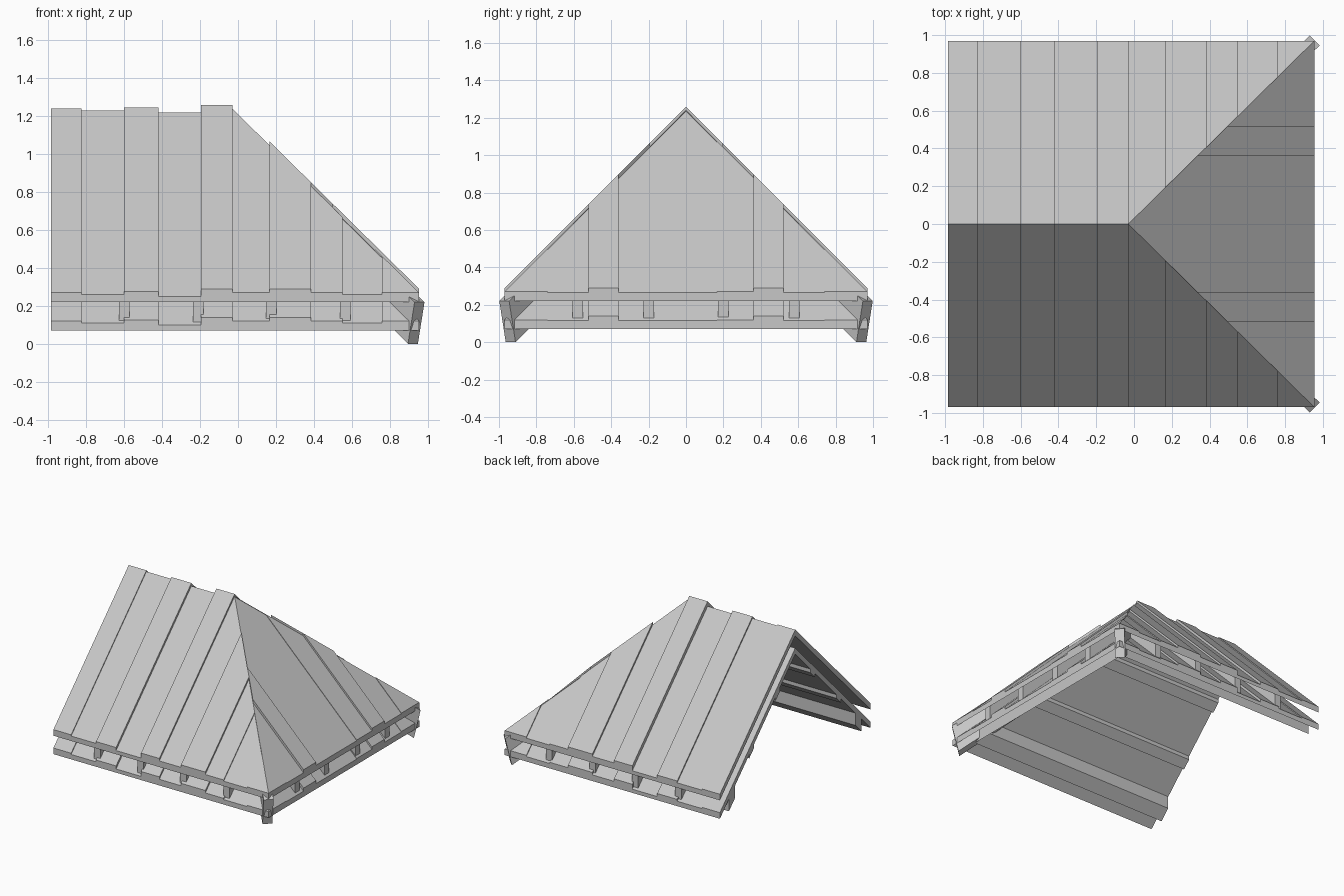
import bpy
from mathutils import Vector

if "Cube" in bpy.data.objects:
    bpy.data.objects.remove(bpy.data.objects["Cube"])

grey = bpy.data.materials.new("plain grey")
grey.use_nodes = True
grey.diffuse_color = (0.57, 0.57, 0.57, 1)
grey.node_tree.nodes["Principled BSDF"].inputs["Base Color"].default_value = (0.57, 0.57, 0.57, 1)

GABLE, APEX, EAVE_X, EAVE_Y = -0.985, -0.03, 0.955, 0.97
DROP = 0.97            # fall from ridge to eave
LAYER_GAP = 0.15       # height between outer and inner boarding


def prism(name, lower, upper):
    """Solid between two matching outlines."""
    n = len(lower)
    faces = [list(range(n))[::-1], list(range(n, 2 * n))]
    faces += [[i, (i + 1) % n, (i + 1) % n + n, i + n] for i in range(n)]
    mesh = bpy.data.meshes.new(name)
    mesh.from_pydata(lower + upper, [], faces)
    mesh.materials.append(grey)
    obj = bpy.data.objects.new(name, mesh)
    bpy.context.collection.objects.link(obj)
    # make every normal point outwards
    import bmesh
    bm = bmesh.new()
    bm.from_mesh(mesh)
    bmesh.ops.recalc_face_normals(bm, faces=bm.faces)
    bm.to_mesh(mesh)
    bm.free()
    return obj


def to_plan(side, u, t):
    """u runs along the eave, t from ridge (0) to eave (1)."""
    if side == "hip":
        return APEX + (EAVE_X - APEX) * t, u
    return u, (-EAVE_Y if side == "front" else EAVE_Y) * t


def mitre(side, u):
    if side == "hip":
        return abs(u) / EAVE_Y
    return max(0, (u - APEX) / (EAVE_X - APEX))


def slab(name, side, u0, u1, top, bottom, t_end=1.0):
    """Sloping board, cut along the hip line; top and bottom are ridge heights."""
    outline = [(u0, t_end), (u1, t_end)]
    for u in (u1, u0):
        point = (u, min(mitre(side, u), t_end))
        if point not in outline:
            outline.append(point)
    layers = [[(*to_plan(side, u, t), h - DROP * t) for u, t in outline]
              for h in (bottom, top)]
    return prism(name, *layers)


def purlin(name, side, t0, t1, top, depth):
    """Level bar under the inner boarding, mitred at the hips."""
    def ends(t):
        if side == "hip":
            return -EAVE_Y * t, EAVE_Y * t
        return GABLE, APEX + (EAVE_X - APEX) * t
    outline = [(ends(t0)[0], t0), (ends(t0)[1], t0), (ends(t1)[1], t1), (ends(t1)[0], t1)]
    layers = [[(*to_plan(side, u, t), h - DROP * t) for u, t in outline]
              for h in (top - depth, top)]
    return prism(name, *layers)


# Board edges along the eave, and the ridge height of each board
long_edges = [GABLE, -0.825, -0.6, -0.42, -0.195, APEX, 0.165, 0.385, 0.55, 0.76, EAVE_X]
long_tops = [1.24, 1.23, 1.245, 1.22, 1.26, 1.24, 1.26, 1.24, 1.23, 1.24]
hip_edges = [-EAVE_Y, -0.74, -0.52, -0.36, 0, 0.165, 0.36, 0.52, 0.74, EAVE_Y]
hip_tops = [1.24, 1.235, 1.26, 1.235, 1.235, 1.24, 1.26, 1.235, 1.24]
UNDER = 1.19

for side in ("front", "back", "hip"):
    edges, tops = (hip_edges, hip_tops) if side == "hip" else (long_edges, long_tops)

    # Outer and inner boarding
    for layer, drop in (("outer", 0), ("inner", LAYER_GAP)):
        for u0, u1, top in zip(edges, edges[1:], tops):
            slab(f"{side}_{layer}_board", side, u0, u1, top - drop, UNDER - drop)

    # Rafters between the two layers
    for u in ((-0.58, -0.2, 0.2, 0.58) if side == "hip" else (-0.6, -0.21, 0.175, 0.565)):
        slab(f"{side}_rafter", side, u - 0.028, u + 0.028, UNDER, UNDER - 0.12, 0.985)

    # Eave beam and thin purlins inside
    inner = UNDER - LAYER_GAP
    purlin(f"{side}_eave_beam", side, 0.8, 0.88, inner, 0.1)
    for t in (0.2, 0.55):
        purlin(f"{side}_purlin", side, t, t + 0.06, inner, 0.03)

# Hip beams, ending in a leaning corner foot
for name, sign in (("front_hip_beam", -1), ("back_hip_beam", 1)):
    across = Vector((1, -sign, 0)).normalized() * 0.037
    profile = [(0.957, 0.22), (0.922, 0), (0, 0.922), (0, 1.15)]
    line = [Vector((x, sign * (x - APEX) * EAVE_Y / (EAVE_X - APEX), z)) for x, z in profile]
    prism(name, [tuple(p - across) for p in line], [tuple(p + across) for p in line])
